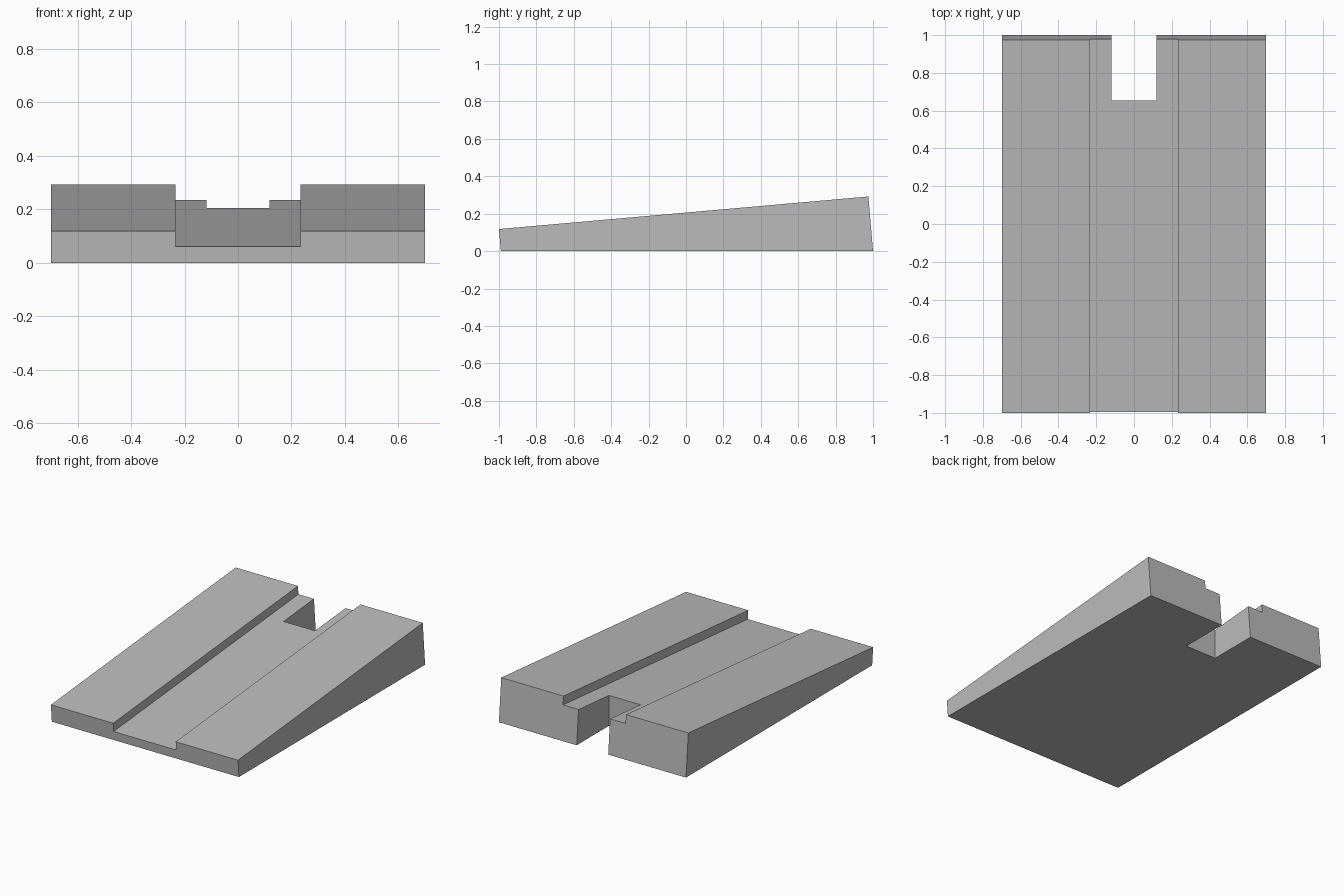
import bpy
import bmesh

if "Cube" in bpy.data.objects:
    bpy.data.objects.remove(bpy.data.objects["Cube"])


def side_prism(name, profile, half_width):
    """Extrude a (y, z) side profile symmetrically along x."""
    bm = bmesh.new()
    face = bm.faces.new([bm.verts.new((-half_width, y, z)) for y, z in profile])
    ext = bmesh.ops.extrude_face_region(bm, geom=[face])
    moved = [v for v in ext["geom"] if isinstance(v, bmesh.types.BMVert)]
    bmesh.ops.translate(bm, verts=moved, vec=(2 * half_width, 0, 0))
    bmesh.ops.recalc_face_normals(bm, faces=bm.faces)
    mesh = bpy.data.meshes.new(name)
    bm.to_mesh(mesh)
    bm.free()
    obj = bpy.data.objects.new(name, mesh)
    bpy.context.collection.objects.link(obj)
    return obj


def cut(body, cutter):
    """Subtract a cutter from the body and remove it."""
    mod = body.modifiers.new(cutter.name, 'BOOLEAN')
    mod.operation = 'DIFFERENCE'
    mod.solver = 'EXACT'
    mod.object = cutter
    bpy.context.view_layer.objects.active = body
    bpy.ops.object.modifier_apply(modifier=mod.name)
    bpy.data.objects.remove(cutter)


# Sloped block, its ends square to the sloping top
wedge = side_prism("wedge_block",
                   [(-0.99, 0), (1.0, 0), (0.975, 0.292), (-1.0, 0.118)], 0.7)

# Shallow channel running parallel to the slope
slope = (0.292 - 0.118) / 1.975
floor = lambda y: 0.06 + slope * (y + 0.995)
cut(wedge, side_prism("channel_cutter",
                      [(-1.2, floor(-1.2)), (1.2, floor(1.2)), (1.2, 0.6), (-1.2, 0.6)],
                      0.234))

# Through notch in the tall end
cut(wedge, side_prism("notch_cutter",
                      [(0.655, -0.2), (1.2, -0.2), (1.2, 0.6), (0.655, 0.6)], 0.118))

# Single grey material
grey = bpy.data.materials.new("grey")
grey.diffuse_color = (0.5, 0.5, 0.5, 1)
grey.use_nodes = True
grey.node_tree.nodes["Principled BSDF"].inputs["Base Color"].default_value = grey.diffuse_color
wedge.data.materials.clear()
wedge.data.materials.append(grey)
for poly in wedge.data.polygons:
    poly.material_index = 0
    poly.use_smooth = False
